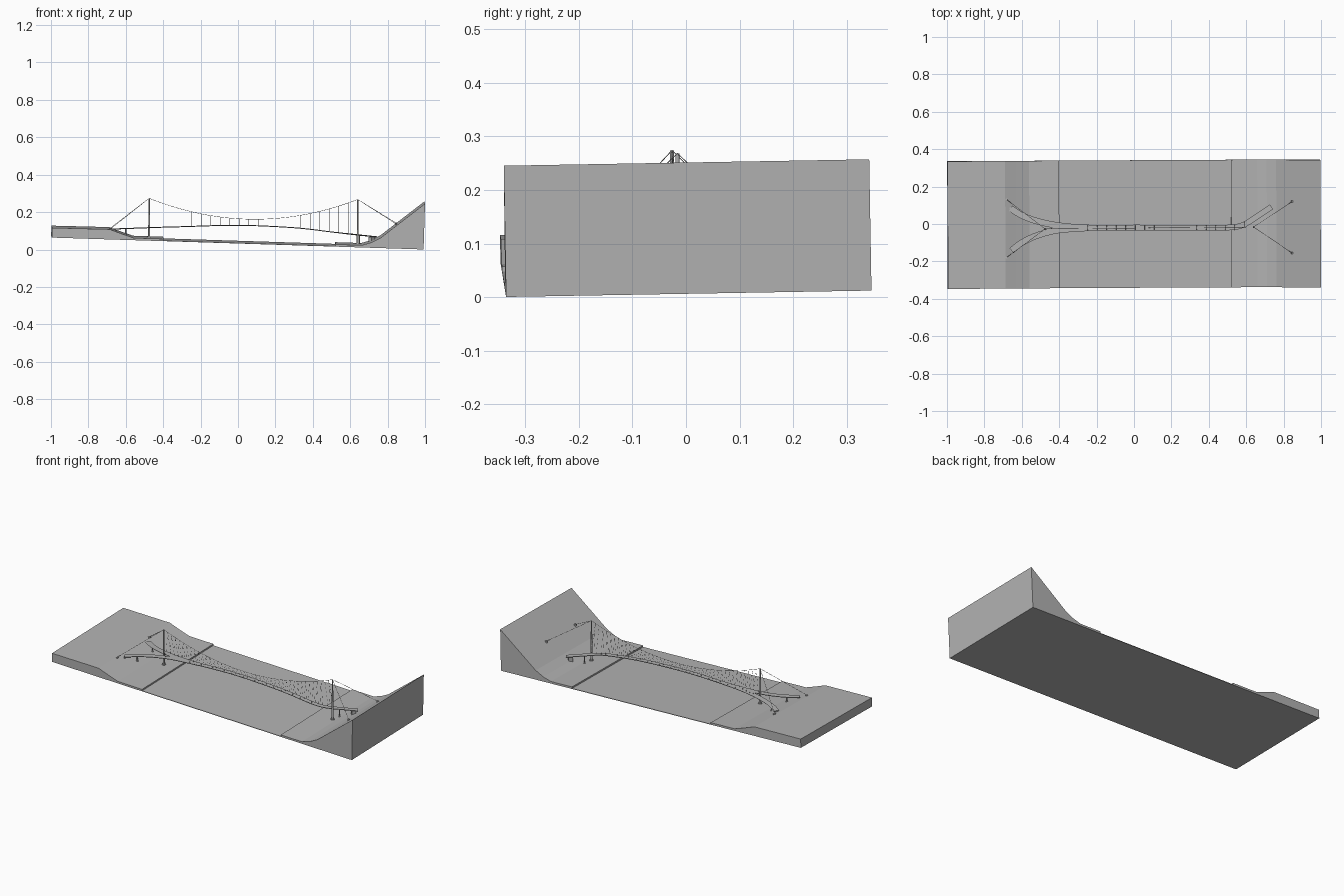
import bpy, bmesh, math
from mathutils import Vector

cube = bpy.data.objects.get("Cube")
if cube:
    bpy.data.objects.remove(cube, do_unlink=True)

grey = bpy.data.materials.new("warm_grey")
grey.use_nodes = True
COL = (0.45, 0.45, 0.45, 1.0)
grey.diffuse_color = COL
grey.node_tree.nodes["Principled BSDF"].inputs["Base Color"].default_value = COL

# Valley section: distance along x, thickness above the sloping base
SECTION = [(-0.998, 0.052), (-0.69, 0.054), (-0.63, 0.034), (-0.56, 0.012), (-0.4, 0.012),
           (-0.4, 0.003), (0.52, 0.003), (0.52, 0.012), (0.66, 0.012), (0.71, 0.028),
           (0.76, 0.055), (0.991, 0.245)]


def ground(x, y):
    """Height of the land at a point."""
    t = SECTION[-1][1]
    for (xa, ta), (xb, tb) in zip(SECTION, SECTION[1:]):
        if xa <= x <= xb and xb > xa:
            t = ta + (tb - ta) * (x - xa) / (xb - xa)
            break
    return 0.038 - 0.032 * x + 0.0175 * y + t


def finish(name, bm):
    bmesh.ops.recalc_face_normals(bm, faces=bm.faces)
    me = bpy.data.meshes.new(name)
    bm.to_mesh(me)
    bm.free()
    me.materials.append(grey)
    ob = bpy.data.objects.new(name, me)
    bpy.context.collection.objects.link(ob)
    return ob


def rod(bm, a, b, r, sides=4, r2=None):
    """Straight bar between two points."""
    a, b = Vector(a), Vector(b)
    d = b - a
    m = d.to_track_quat('Z', 'Y').to_matrix().to_4x4()
    m.translation = (a + b) / 2
    bmesh.ops.create_cone(bm, cap_ends=True, segments=sides, radius1=r,
                          radius2=r if r2 is None else r2, depth=d.length, matrix=m)


def smooth_path(pts, steps=6):
    """Catmull-Rom curve through the points."""
    p = [Vector(q) for q in pts]
    p = [2 * p[0] - p[1]] + p + [2 * p[-1] - p[-2]]
    out = []
    for i in range(1, len(p) - 2):
        a, b, c, d = p[i - 1:i + 3]
        for k in range(steps):
            t = k / steps
            out.append(0.5 * (2 * b + (c - a) * t + (2 * a - 5 * b + 4 * c - d) * t ** 2
                              + (3 * b - a - 3 * c + d) * t ** 3))
    return out + [p[-2]]


def deck_z(x):
    """Gently arched walkway height."""
    prof = [(-0.7, 0.111), (-0.4, 0.122), (0.0, 0.132), (0.3, 0.119), (0.6, 0.085), (0.75, 0.069)]
    for (xa, za), (xb, zb) in zip(prof, prof[1:]):
        if x <= xb:
            return za + (zb - za) * (x - xa) / (xb - xa)
    return prof[-1][1]


def ribbon(name, pts, width, thick):
    """Walkway slab swept along a plan curve."""
    path = smooth_path([(x, y, deck_z(x)) for x, y in pts])
    bm = bmesh.new()
    rings = []
    for i, p in enumerate(path):
        d = path[min(i + 1, len(path) - 1)] - path[max(i - 1, 0)]
        n = Vector((-d.y, d.x, 0)).normalized() * width / 2
        low = Vector((0, 0, thick))
        rings.append([bm.verts.new(q) for q in (p - n, p + n, p + n * 0.7 - low, p - n * 0.7 - low)])
    for r, s in zip(rings, rings[1:]):
        for k in range(4):
            bm.faces.new((r[k], r[(k + 1) % 4], s[(k + 1) % 4], s[k]))
    bm.faces.new(rings[0])
    bm.faces.new(rings[-1])
    return finish(name, bm)


# Valley block, extruded from its section and gently tilted
bm = bmesh.new()
outline = [(-0.998, 0)] + SECTION + [(0.991, 0)]
face = bm.faces.new([bm.verts.new((x, -0.341, z)) for x, z in outline])
ext = bmesh.ops.extrude_face_region(bm, geom=[face])
bmesh.ops.translate(bm, vec=(0, 0.682, 0),
                    verts=[v for v in ext["geom"] if isinstance(v, bmesh.types.BMVert)])
land = finish("valley_terrain", bm)
land.rotation_euler = (math.radians(1.0), math.radians(1.83), math.radians(0.3))
land.location = (0, 0, 0.038)

# Walkway: main span and two forked ramps
ribbon("main_walkway", [(-0.32, -0.021), (0.0, -0.019), (0.3, -0.02), (0.5, -0.019),
                        (0.58, -0.006), (0.65, 0.035), (0.735, 0.092)], 0.03, 0.005)
north = [(-0.66, 0.084), (-0.6, 0.046), (-0.52, 0.016), (-0.42, -0.006), (-0.31, -0.018), (-0.24, -0.02)]
south = [(-0.655, -0.142), (-0.6, -0.1), (-0.52, -0.062), (-0.42, -0.035), (-0.31, -0.024), (-0.24, -0.021)]
ribbon("north_ramp", north, 0.034, 0.005)
ribbon("south_ramp", south, 0.034, 0.005)

# Ramp piers with footings
bm = bmesh.new()
for x, y in (north[0], north[1], south[0], south[1], (0.65, 0.035)):
    g = ground(x, y)
    top = deck_z(x) - 0.004
    rod(bm, (x, y, g - 0.004), (x, y, max(top, g + 0.004)), 0.003, 8)
    rod(bm, (x, y, g - 0.004), (x, y, g + 0.003), 0.006, 8)
finish("ramp_piers", bm)

# Landing block where the walkway meets the steep bank
bm = bmesh.new()
rod(bm, (0.715, 0.078, 0.04), (0.715, 0.078, 0.068), 0.017, 4)
finish("landing_block", bm)

# Two masts
TOPS = [Vector((-0.475, -0.026, 0.274)), Vector((0.64, -0.016, 0.268))]
for name, top in zip(("west_mast", "east_mast"), TOPS):
    bm = bmesh.new()
    g = ground(top.x, top.y)
    rod(bm, (top.x, top.y, g - 0.002), top, 0.0055, 12, 0.0035)
    rod(bm, (top.x, top.y, g - 0.002), (top.x, top.y, g + 0.005), 0.011, 12)
    finish(name, bm)

# Back stays and their ground anchors
stays, anchors = bmesh.new(), bmesh.new()
for top, ends in zip(TOPS, (((-0.68, 0.13), (-0.68, -0.178)), ((0.845, 0.12), (0.845, -0.155)))):
    for x, y in ends:
        g = ground(x, y)
        rod(stays, top, (x, y, g + 0.004), 0.001)
        rod(anchors, (x, y, g - 0.005), (x, y, g + 0.006), 0.007, 6)
finish("back_stays", stays)
finish("stay_anchors", anchors)

# Sagging main cable with hangers to both walkway edges
N = 44
SAG = 0.109
cable, hangers = bmesh.new(), bmesh.new()
pts = []
for i in range(N + 1):
    t = i / N
    p = TOPS[0].lerp(TOPS[1], t)
    p.z -= SAG * 4 * t * (1 - t)
    pts.append(p)
for a, b in zip(pts, pts[1:]):
    rod(cable, a, b, 0.001)
for p in pts[1:-1]:
    for side in (-1, 1):
        y = -0.02 + side * 0.014
        if p.x < -0.3:
            y += side * 0.13 * (p.x + 0.3) ** 2 * 4
        if p.x > 0.55:
            y += (p.x - 0.55) * 0.5
        rod(hangers, p, (p.x, y, deck_z(p.x) - 0.001), 0.0005, 3)
finish("main_cable", cable)
finish("hangers", hangers)
